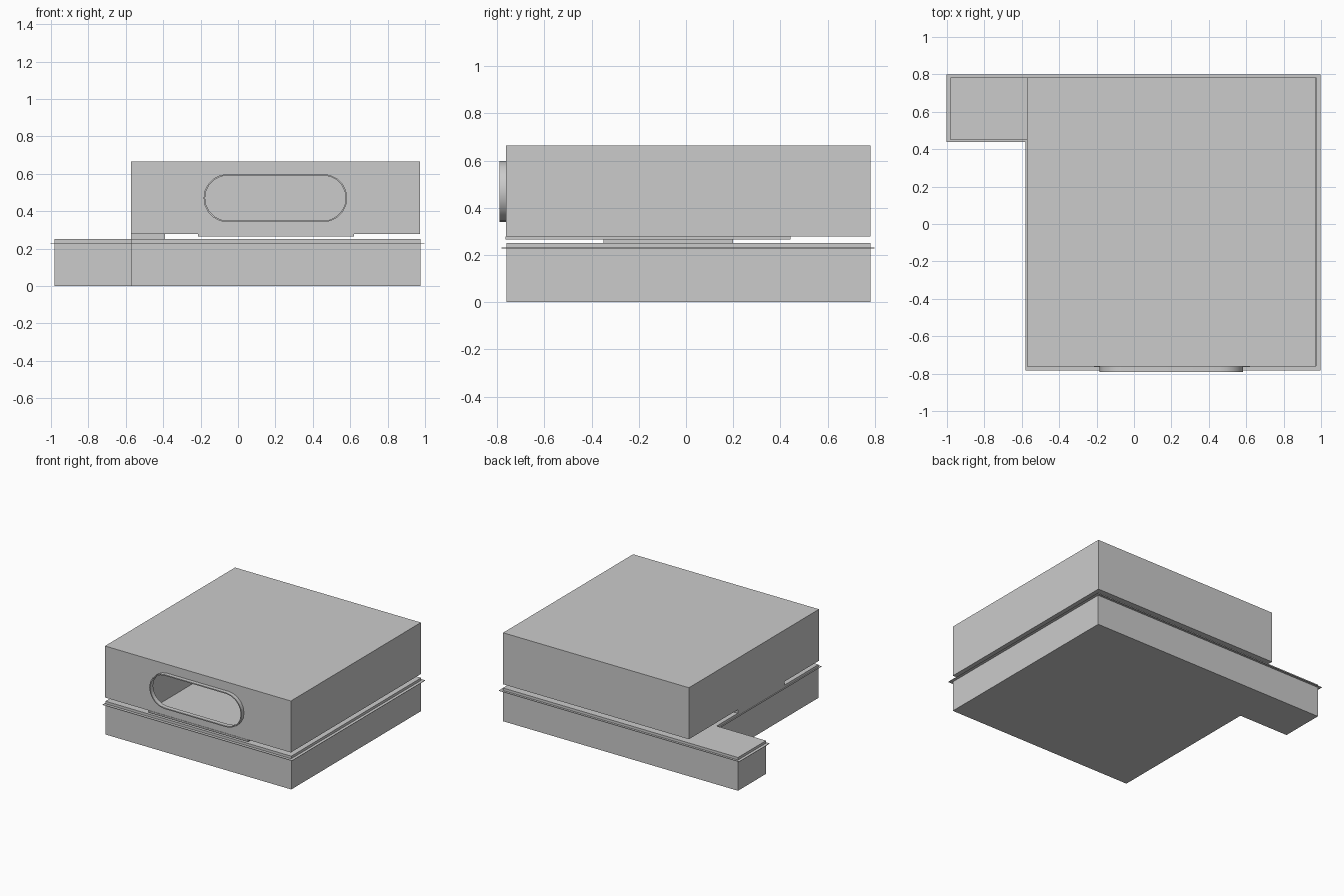
import bpy, bmesh, math
from mathutils import Vector

if "Cube" in bpy.data.objects:
    bpy.data.objects.remove(bpy.data.objects["Cube"])


def finish(name, bm):
    bmesh.ops.recalc_face_normals(bm, faces=bm.faces)
    me = bpy.data.meshes.new(name)
    bm.to_mesh(me)
    bm.free()
    ob = bpy.data.objects.new(name, me)
    bpy.context.collection.objects.link(ob)
    return ob


def prism(name, pts, direction):
    """Extrude a closed 3D outline along a direction."""
    bm = bmesh.new()
    f = bm.faces.new([bm.verts.new(p) for p in pts])
    r = bmesh.ops.extrude_face_region(bm, geom=[f], use_keep_orig=True)
    bmesh.ops.translate(bm, vec=Vector(direction),
                        verts=[v for v in r['geom'] if isinstance(v, bmesh.types.BMVert)])
    return finish(name, bm)


def box(name, x0, x1, y0, y1, z0, z1):
    return prism(name, [(x0, y0, z0), (x1, y0, z0), (x1, y1, z0), (x0, y1, z0)],
                 (0, 0, z1 - z0))


def l_outline(g, z):
    """Footprint with side arm, grown outward by g."""
    xl, xm, xr = -0.98 - g, -0.57 - g * 0.4, 0.975 + g
    y0, ym, y1 = -0.76 - g, 0.45 - g * 0.5, 0.782 + g * 0.75
    return [(xm, y0, z), (xr, y0, z), (xr, y1, z), (xl, y1, z), (xl, ym, z), (xm, ym, z)]


def stadium(r, y):
    """Rounded slot outline in the front plane."""
    pts = []
    for side in (1, -1):
        for i in range(11):
            a = -math.pi / 2 + math.pi * i / 10 + (0 if side > 0 else math.pi)
            pts.append((0.2 + side * 0.255 + r * math.cos(a), y, 0.47 + r * math.sin(a)))
    return pts


def cut(ob, cutter):
    cutter.hide_render = True
    m = ob.modifiers.new("cut", 'BOOLEAN')
    m.operation = 'DIFFERENCE'
    m.solver = 'EXACT'
    m.object = cutter
    bpy.context.view_layer.objects.active = ob
    bpy.ops.object.modifier_apply(modifier=m.name)
    bpy.data.objects.remove(cutter)


# Lower storey with its side arm, and the thin ledge around it
prism("lower_block", l_outline(0, 0), (0, 0, 0.25))
prism("ledge", l_outline(0.022, 0.228), (0, 0, 0.003))

# Upper storey, hollowed by a room that opens through the front slot
upper = box("upper_block", -0.572, 0.973, -0.762, 0.782, 0.278, 0.665)
cut(upper, box("room_cutter", -0.21, 0.618, -0.757, 0.44, 0.2, 0.63))
cut(upper, prism("slot_cutter", stadium(0.121, -0.9), (0, 0.3, 0)))

# Room floor slightly below the upper storey
box("room_floor", -0.214, 0.62, -0.765, 0.442, 0.265, 0.278)

# Spacer carrying the upper storey on the arm side
box("spacer", -0.572, -0.39, -0.35, 0.2, 0.248, 0.28)

# Raised rim around the front slot
bm = bmesh.new()
rings = [[bm.verts.new(p) for p in stadium(r, y)]
         for r, y in ((0.129, -0.757), (0.129, -0.791), (0.121, -0.791), (0.121, -0.757))]
n = len(rings[0])
for k in range(4):
    a, b = rings[k], rings[(k + 1) % 4]
    for i in range(n):
        j = (i + 1) % n
        bm.faces.new((a[i], a[j], b[j], b[i]))
rim = finish("slot_rim", bm)
bpy.ops.object.select_all(action='DESELECT')
rim.select_set(True)
bpy.context.view_layer.objects.active = rim
bpy.ops.object.shade_smooth_by_angle(angle=math.radians(30))
